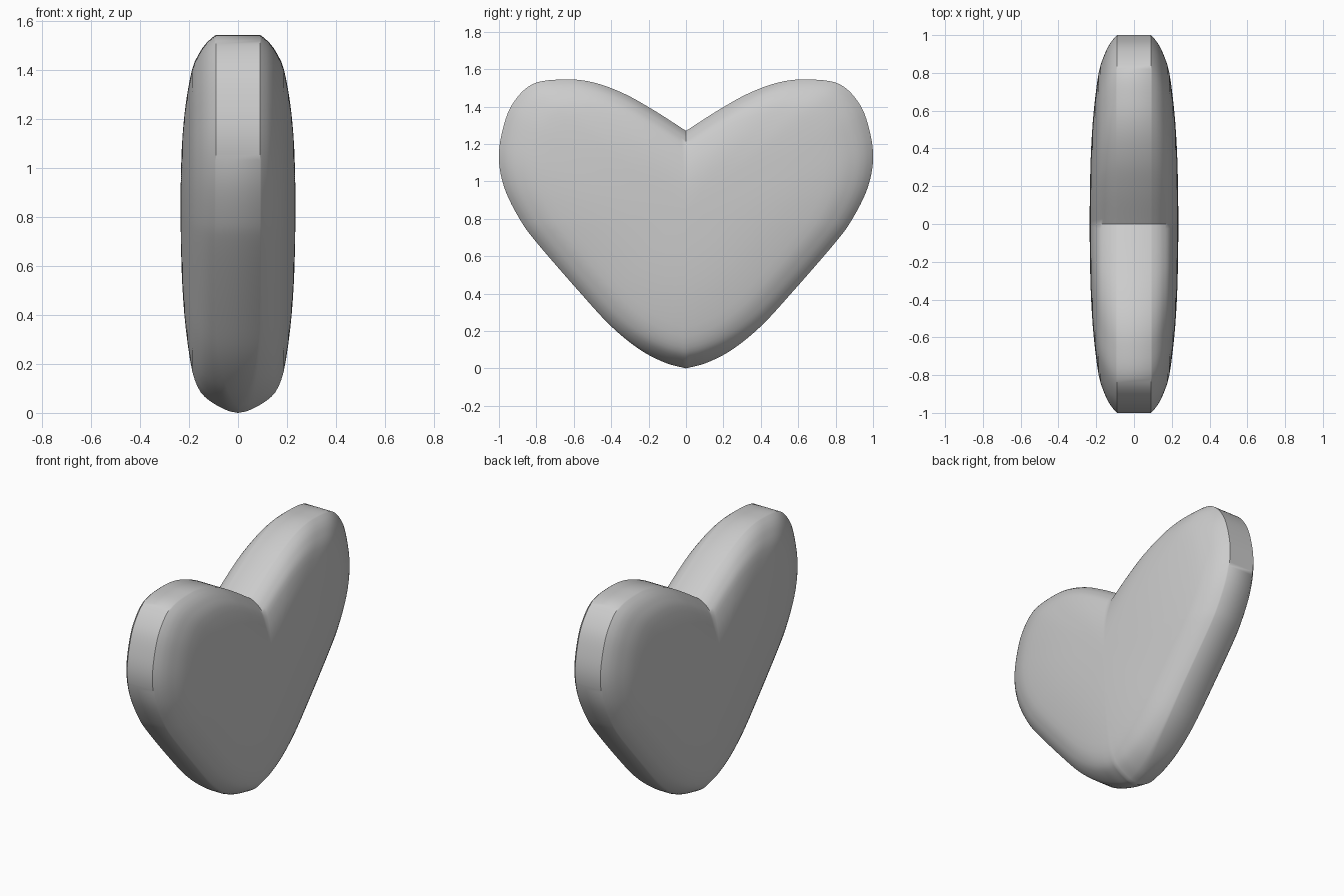
import bpy, bmesh, math

if "Cube" in bpy.data.objects:
    bpy.data.objects.remove(bpy.data.objects["Cube"])

# Right half of the heart outline (y, z), from the notch round to the bottom tip
HALF = [(0, 1.27), (.18, 1.385), (.34, 1.473), (.5, 1.53), (.65, 1.545), (.82, 1.52),
        (.93, 1.41), (.984, 1.26), (1, 1.11), (.968, .957), (.89, .8), (.8, .675),
        (.567, .406), (.4, .225), (.246, .10), (.11, .03), (0, 0)]
# Half thickness against inset (inset from rim 0..1, x)
PUFF = [(0, .09), (.02, .108), (.05, .13), (.1, .155), (.2, .187), (.4, .213),
        (.6, .227), (.8, .233), (1, .235)]
CENTRE = (0, .85)


def smooth(points, steps):
    """Catmull-Rom curve through 2D points."""
    ext = ([tuple(2 * a - b for a, b in zip(points[0], points[1]))] + points +
           [tuple(2 * a - b for a, b in zip(points[-1], points[-2]))])
    out = []
    for p0, p1, p2, p3 in zip(ext, ext[1:], ext[2:], ext[3:]):
        for k in range(steps):
            t = k / steps
            out.append(tuple(.5 * (2 * b + (c - a) * t + (2 * a - 5 * b + 4 * c - d) * t * t
                                   + (3 * b - a - 3 * c + d) * t ** 3)
                             for a, b, c, d in zip(p0, p1, p2, p3)))
    return out + [points[-1]]


half = smooth(HALF, 6)
outline = half + [(-y, z) for y, z in half[-2:0:-1]]
puff = smooth(PUFF, 3)


def ring(bm, s, x, side):
    """One inset copy of the outline, with the bottom tip rounded across its thickness."""
    verts = []
    for y, z in outline:
        w = math.exp(-(y / .3) ** 2) if z < .7 else 0
        r = math.sqrt(1 - (1 - min(1, s / .12)) ** 2)
        verts.append(bm.verts.new((side * x * (1 - w + w * r),
                                   y + (CENTRE[0] - y) * s, z + (CENTRE[1] - z) * s)))
    return verts


# Puffed heart body: one side face, the flat rim band, the other side face
bm = bmesh.new()
rings = [ring(bm, s, x, -1) for s, x in puff[-2::-1]] + [ring(bm, s, x, 1) for s, x in puff[:-1]]
n = len(outline)
for a, b in zip(rings, rings[1:]):
    for i in range(n):
        j = (i + 1) % n
        bm.faces.new((a[i], a[j], b[j], b[i]))
for loop, side in ((rings[0], -1), (rings[-1], 1)):
    mid = bm.verts.new((side * PUFF[-1][1], *CENTRE))
    for i in range(n):
        bm.faces.new((loop[i], loop[(i + 1) % n], mid))
bmesh.ops.remove_doubles(bm, verts=bm.verts, dist=.0005)
bmesh.ops.recalc_face_normals(bm, faces=bm.faces)

mesh = bpy.data.meshes.new("heart")
bm.to_mesh(mesh)
bm.free()
heart = bpy.data.objects.new("heart", mesh)
bpy.context.collection.objects.link(heart)
bpy.context.view_layer.objects.active = heart
heart.select_set(True)
bpy.ops.object.shade_smooth_by_angle(angle=math.radians(45))
